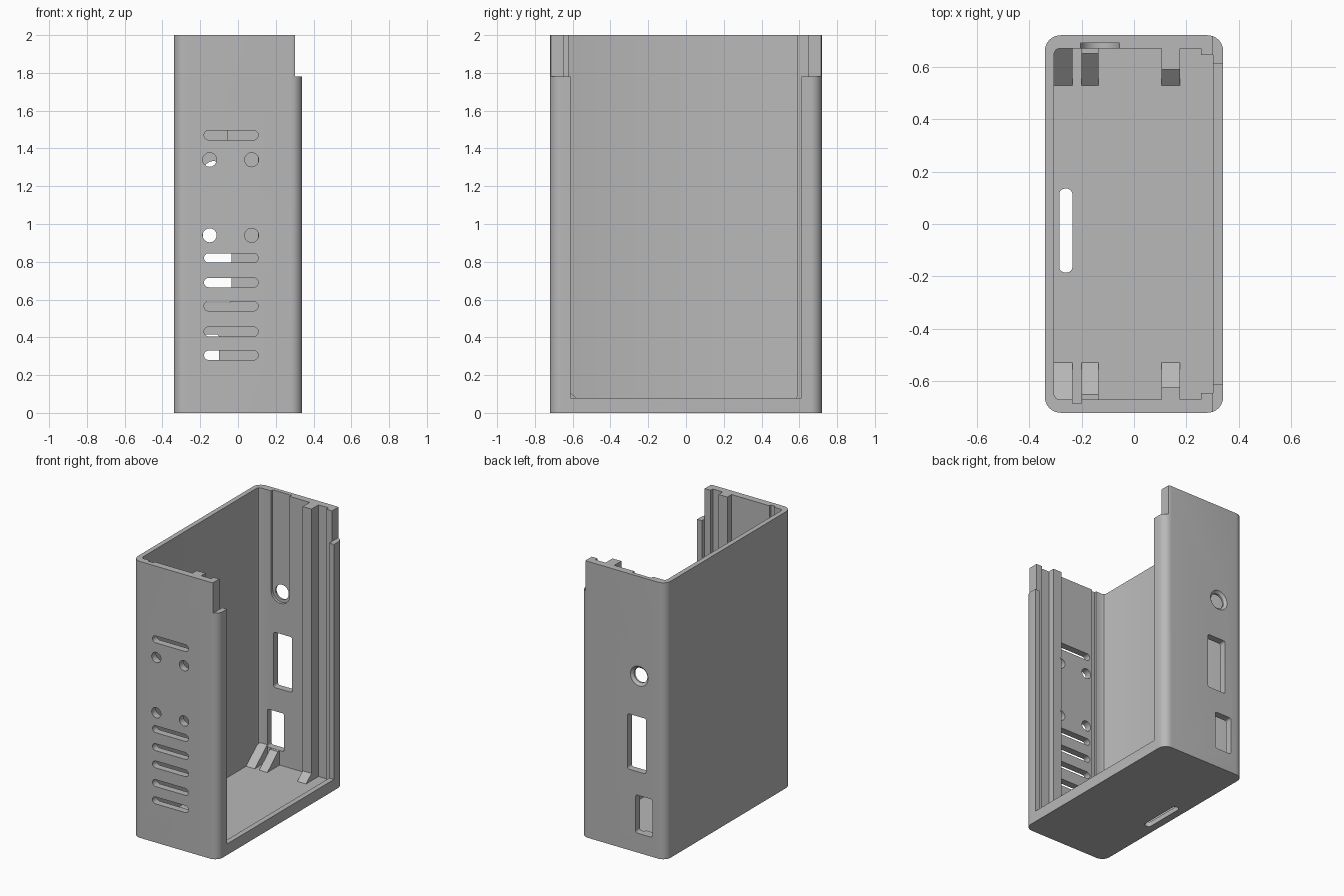
import bpy, bmesh, math

cube = bpy.data.objects.get("Cube")
if cube:
    bpy.data.objects.remove(cube, do_unlink=True)

GREY = (0.48, 0.48, 0.48, 1)
mat = bpy.data.materials.new("light grey plastic")
mat.use_nodes = True
mat.diffuse_color = GREY
mat.node_tree.nodes["Principled BSDF"].inputs["Base Color"].default_value = GREY

PLACE = {"X": lambda u, v, t: (t, u, v),
         "Y": lambda u, v, t: (u, t, v),
         "Z": lambda u, v, t: (u, v, t)}


def rounded(u0, u1, v0, v1, r, steps=8):
    """Outline of a rectangle with rounded corners."""
    pts = []
    corners = [(u1 - r, v1 - r), (u0 + r, v1 - r), (u0 + r, v0 + r), (u1 - r, v0 + r)]
    for k, (cu, cv) in enumerate(corners):
        for i in range(steps + 1):
            a = math.pi / 2 * (k + i / steps)
            p = (cu + r * math.cos(a), cv + r * math.sin(a))
            if not pts or math.dist(p, pts[-1]) > 1e-5:
                pts.append(p)
    if math.dist(pts[0], pts[-1]) < 1e-5:
        pts.pop()
    return pts


def rect(u0, u1, v0, v1):
    return [(u0, v0), (u1, v0), (u1, v1), (u0, v1)]


def prism(name, outline, axis, t0, t1, end_outline=None):
    """Solid between an outline at t0 and the same (or another) outline at t1."""
    bm = bmesh.new()
    place = PLACE[axis]
    a = [bm.verts.new(place(u, v, t0)) for u, v in outline]
    b = [bm.verts.new(place(u, v, t1)) for u, v in end_outline or outline]
    bm.faces.new(a)
    bm.faces.new(b)
    for i in range(len(a)):
        j = (i + 1) % len(a)
        bm.faces.new((a[i], a[j], b[j], b[i]))
    bmesh.ops.recalc_face_normals(bm, faces=bm.faces)
    mesh = bpy.data.meshes.new(name)
    bm.to_mesh(mesh)
    bm.free()
    mesh.materials.append(mat)
    ob = bpy.data.objects.new(name, mesh)
    bpy.context.collection.objects.link(ob)
    return ob


def cut(target, cutter):
    cutter.hide_render = True
    mod = target.modifiers.new("cut", "BOOLEAN")
    mod.operation = "DIFFERENCE"
    mod.solver = "EXACT"
    mod.object = cutter
    bpy.context.view_layer.objects.active = target
    bpy.ops.object.modifier_apply(modifier=mod.name)
    bpy.data.objects.remove(cutter, do_unlink=True)


# Outer body
FLOOR = 0.035
case = prism("case_body", rounded(-0.34, 0.34, -0.72, 0.72, 0.06), "Z", 0, 2)

# Cavity with guide ribs, lid grooves and a narrow wall channel
cavity = [(-0.285, -0.67), (-0.235, -0.67), (-0.235, -0.685), (-0.2, -0.685),
          (-0.2, -0.67), (0.105, -0.67), (0.105, -0.622), (0.175, -0.622),
          (0.175, -0.67), (0.255, -0.67), (0.255, -0.645), (0.302, -0.645),
          (0.302, 0.645), (0.255, 0.645), (0.255, 0.67), (0.175, 0.67),
          (0.175, 0.59), (0.105, 0.59), (0.105, 0.67), (-0.285, 0.67),
          (-0.299, 0.664), (-0.305, 0.65), (-0.305, -0.65), (-0.299, -0.664)]
cut(case, prism("cavity_cutter", cavity, "Z", FLOOR, 2.1))

# Side opening and lowered lid lip
cut(case, prism("opening_cutter", rect(-0.612, 0.612, 0.08, 2.1), "X", 0.28, 0.4))
cut(case, prism("lip_cutter", rect(-0.8, 0.8, 1.78, 2.1), "X", 0.302, 0.4))

# Front ventilation slots and round holes
for z in (0.305, 0.43, 0.565, 0.69, 0.82, 1.47):
    cut(case, prism("slot_cutter", rounded(-0.18, 0.107, z - 0.025, z + 0.025, 0.025),
                    "Y", -0.8, -0.6))
for x in (-0.15, 0.072):
    for z in (0.94, 1.34):
        cut(case, prism("hole_cutter",
                        rounded(x - 0.037, x + 0.037, z - 0.037, z + 0.037, 0.037),
                        "Y", -0.8, -0.6))

# Back connector windows
for x0, x1, z0, z1 in ((-0.185, -0.035, 0.585, 0.985), (-0.235, -0.1, 0.14, 0.415)):
    cut(case, prism("window_cutter", rounded(x0, x1, z0, z1, 0.015, 4), "Y", 0.6, 0.8))

# Back cable hole with inside channel and outside countersink
def disc(r):
    return rounded(-0.13 - r, -0.13 + r, 1.28 - r, 1.28 + r, r)


cut(case, prism("channel_cutter", rounded(-0.205, -0.055, 1.205, 2.3, 0.075), "Y", 0.6, 0.69))
cut(case, prism("cable_cutter", disc(0.053), "Y", 0.6, 0.8))
cut(case, prism("countersink_cutter", disc(0.05), "Y", 0.7, 0.73, disc(0.082)))

# Floor slot
cut(case, prism("floor_slot_cutter", rounded(-0.285, -0.235, -0.185, 0.135, 0.022),
                "Z", -0.1, 0.2))

# Sloped support feet at the ends of the floor
for side, label in ((-1, "front"), (1, "back")):
    inner_rib = 0.622 if side < 0 else 0.59
    for i, (x0, x1, reach) in enumerate(((-0.305, -0.235, 0.67), (-0.2, -0.135, 0.65),
                                         (0.105, 0.175, inner_rib))):
        top = FLOOR + (reach - 0.528) * 0.85
        profile = [(0.528, FLOOR - 0.005), (0.528, FLOOR), (reach, top),
                   (0.675, top), (0.675, FLOOR - 0.005)]
        prism(f"{label}_support_{i + 1}", [(side * y, z) for y, z in profile], "X", x0, x1)

# Smooth the rounded corners, keep the edges sharp
bpy.ops.object.select_all(action="DESELECT")
case.select_set(True)
bpy.context.view_layer.objects.active = case
bpy.ops.object.shade_smooth_by_angle(angle=math.radians(30))
